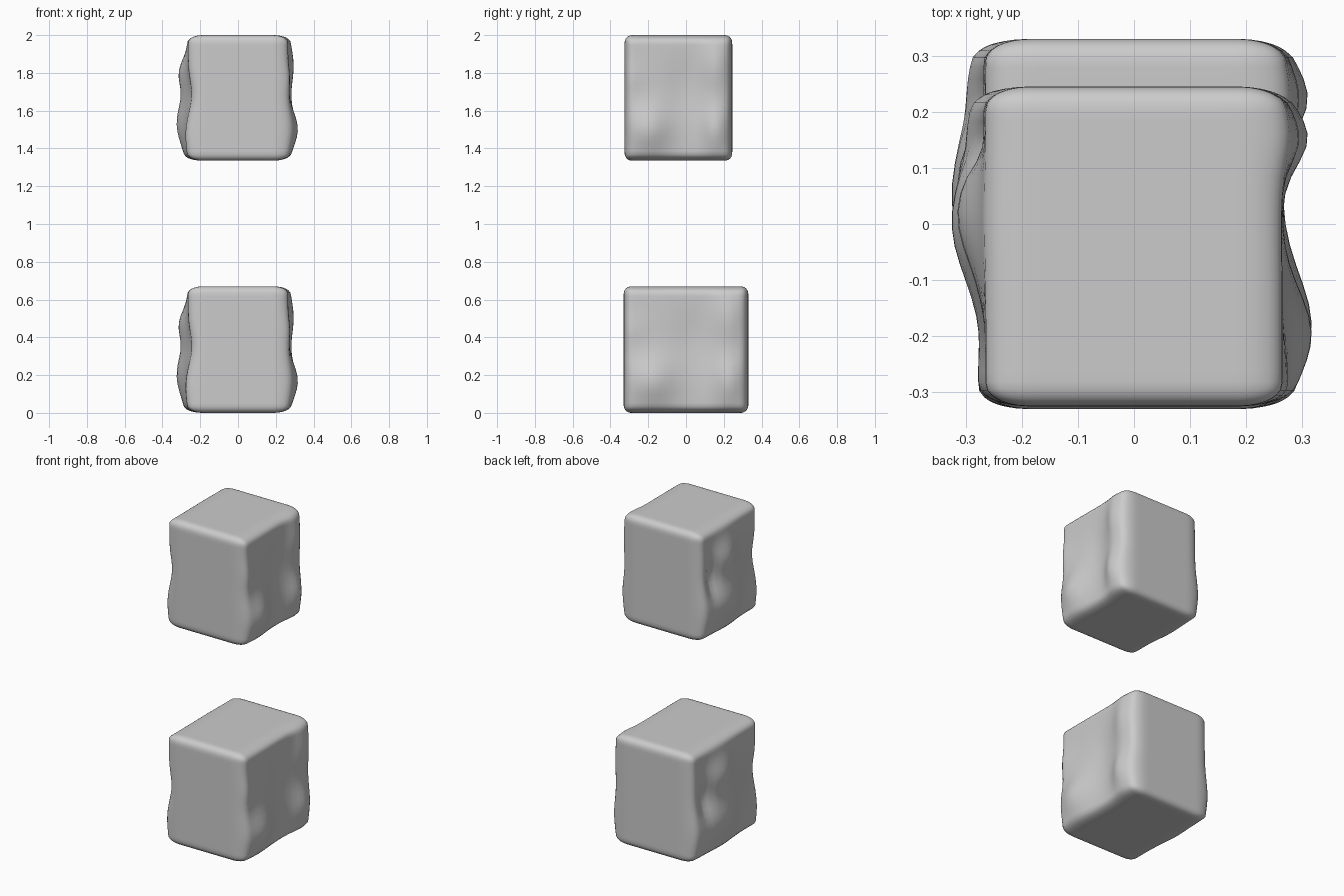
import bpy, bmesh, math
from mathutils import Vector

if "Cube" in bpy.data.objects:
    bpy.data.objects.remove(bpy.data.objects["Cube"])

# Bumps on the weathered side faces: (y, z, spread_y, spread_z, height), y and z in -1..1
RIGHT = [(-0.55, -0.5, 0.38, 0.38, 0.052), (0.68, 0.5, 0.22, 0.45, 0.03),
         (0.68, -0.5, 0.24, 0.4, 0.045), (0.1, 0.15, 0.3, 0.45, -0.015),
         (-0.9, 0.3, 0.3, 0.25, 0.01)]
LEFT = [(0.15, -0.4, 0.5, 0.5, 0.06), (0.2, 0.4, 0.4, 0.3, 0.045),
        (0.62, 0.1, 0.13, 0.35, -0.035), (-0.85, 0.05, 0.3, 0.3, -0.02),
        (-0.85, -0.6, 0.3, 0.3, 0.012), (0.8, -0.5, 0.3, 0.4, 0.02)]


def bulge(bumps, y, z):
    return sum(h * math.exp(-((y - a) / sy) ** 2 - ((z - b) / sz) ** 2)
               for a, b, sy, sz, h in bumps)


def stone(name, y0, y1, z0, z1, n=28):
    half = Vector((0.265, (y1 - y0) / 2, (z1 - z0) / 2))
    r = Vector((0.08, 0.04, 0.04))
    inner = half - r
    bm = bmesh.new()
    bmesh.ops.create_cube(bm, size=2)
    bmesh.ops.subdivide_edges(bm, edges=bm.edges[:], cuts=n - 1, use_grid_fill=True)
    for v in bm.verts:
        # denser towards the edges, then rounded off with an elliptical radius
        p = Vector([math.sin(c * math.pi / 2) * h for c, h in zip(v.co, half)])
        core = Vector([max(-i, min(i, c)) for c, i in zip(p, inner)])
        d = Vector([(a - b) / k for a, b, k in zip(p, core, r)]).normalized()
        q = core + Vector([a * k for a, k in zip(d, r)])
        # push the left and right faces in and out
        y, z = q.y / half.y, q.z / half.z
        t = min(1, abs(q.x) / 0.25)
        w = max(0, (t - 0.7) / 0.3)
        w = w * w * (3 - 2 * w)
        q.x += w * (bulge(RIGHT, y, z) if q.x > 0 else -bulge(LEFT, y, z))
        v.co = q + Vector((0, (y0 + y1) / 2, (z0 + z1) / 2))
    bmesh.ops.recalc_face_normals(bm, faces=bm.faces[:])
    for f in bm.faces:
        f.smooth = True
    me = bpy.data.meshes.new(name)
    bm.to_mesh(me)
    bm.free()
    bpy.context.collection.objects.link(bpy.data.objects.new(name, me))


# Two matching stones, the upper one shallower at the back
stone("lower_stone", -0.33, 0.33, 0.0, 0.67)
stone("upper_stone", -0.325, 0.245, 1.335, 2.0)
